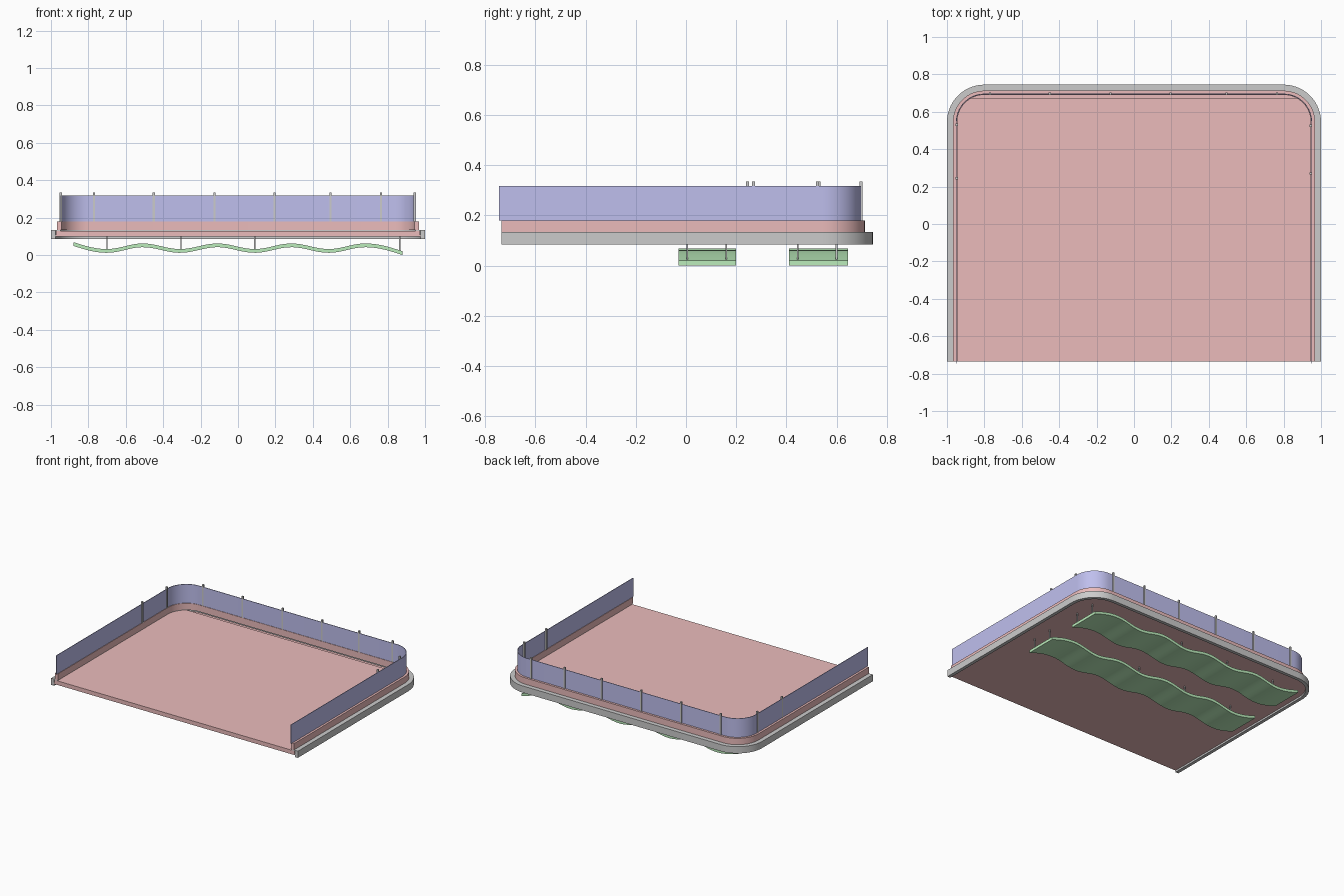
import bpy, bmesh
from math import sin, cos, pi

if "Cube" in bpy.data.objects:
    bpy.data.objects.remove(bpy.data.objects["Cube"])


def material(name, rgb):
    m = bpy.data.materials.new(name)
    m.diffuse_color = (*rgb, 1)
    m.use_nodes = True
    m.node_tree.nodes["Principled BSDF"].inputs["Base Color"].default_value = m.diffuse_color
    return m


PINK = material("pink", (0.83, 0.50, 0.50))
BLUE = material("blue", (0.52, 0.52, 0.85))
GREEN = material("green", (0.50, 0.84, 0.50))


def finish(name, bm, mat=None, smooth=True):
    bmesh.ops.recalc_face_normals(bm, faces=bm.faces)
    me = bpy.data.meshes.new(name)
    bm.to_mesh(me)
    bm.free()
    ob = bpy.data.objects.new(name, me)
    bpy.context.collection.objects.link(ob)
    if mat:
        me.materials.append(mat)
    if smooth:
        bpy.ops.object.select_all(action='DESELECT')
        ob.select_set(True)
        bpy.context.view_layer.objects.active = ob
        bpy.ops.object.shade_smooth_by_angle()
    return ob


def u_path(d, y0=-0.735, seg=14):
    """U-shaped balcony outline, inset by d, open to the front."""
    x, y, r = 1 - d, 0.745 - d, 0.2 - d
    pts = [(-x, y0)]
    for i in range(seg + 1):
        a = pi - pi / 2 * i / seg
        pts.append((-x + r + r * cos(a), y - r + r * sin(a)))
    return pts + [(-px, py) for px, py in reversed(pts)]


def sweep_u(name, profile, mat=None, y0=-0.735):
    """Sweep a closed (inset, z) profile along the U."""
    bm = bmesh.new()
    rails = [[bm.verts.new((x, y, z)) for x, y in u_path(d, y0)] for d, z in profile]
    n = len(rails)
    for k in range(n):
        a, b = rails[k], rails[(k + 1) % n]
        for i in range(len(a) - 1):
            bm.faces.new((a[i], a[i + 1], b[i + 1], b[i]))
    for end in (0, -1):
        bm.faces.new([r[end] for r in rails])
    return finish(name, bm, mat)


def prism(name, pts, z0, z1, mat):
    bm = bmesh.new()
    f = bm.faces.new([bm.verts.new((x, y, z0)) for x, y in pts])
    ext = bmesh.ops.extrude_face_region(bm, geom=[f])
    for v in ext["geom"]:
        if isinstance(v, bmesh.types.BMVert):
            v.co.z = z1
    return finish(name, bm, mat, False)


def box(name, x, y, z0, z1, w):
    h = w / 2
    return prism(name, [(x - h, y - h), (x + h, y - h), (x + h, y + h), (x - h, y + h)], z0, z1, None)


# edge rim with a thin flange carrying the curb
sweep_u("edge_rim", [(0, .085), (0, .134), (.05, .134), (.05, .128), (.024, .128), (.024, .085)])

# floor: full underside plate and a top deck that stops short of the back
prism("floor_underside", u_path(.024), .098, .108, PINK)
deck = []
for x, y in u_path(.026):
    deck.append((x, min(y, .67)))
prism("floor_deck", deck, .108, .128, PINK)

# curb and glass guard
sweep_u("curb", [(.032, .134), (.032, .18), (.055, .18), (.055, .134)], PINK)
sweep_u("glass_guard", [(.048, .18), (.048, .318), (.052, .318), (.052, .18)], BLUE, -.745)

# guard posts along the back and sides
posts = [(x, .697) for x in (-.77, -.45, -.125, .195, .495, .765)]
posts += [(-.948, .245), (-.948, .53), (.945, .27), (.945, .525)]
for x, y in posts:
    box("guard_post", x, y, .18, .335, .012)

# wavy panels hanging below the floor
CRESTS = [(-.88, .059), (-.7, .022), (-.51, .052), (-.31, .022), (-.11, .052),
          (.09, .022), (.285, .052), (.485, .022), (.68, .052), (.88, .010)]


def wave(x):
    for (xa, za), (xb, zb) in zip(CRESTS, CRESTS[1:]):
        if x <= xb:
            t = (x - xa) / (xb - xa)
            if xa == -.88:
                t = sin(t * pi / 2)
            elif xb == .88:
                t = 1 - cos(t * pi / 2)
            else:
                t = (1 - cos(t * pi)) / 2
            return za + (zb - za) * t
    return CRESTS[-1][1]


for y0, y1 in ((-.03, .2), (.41, .645)):
    bm = bmesh.new()
    rings = []
    for i in range(73):
        x = -.88 + 1.76 * i / 72
        z = wave(x)
        rings.append([bm.verts.new((x, y, z + dz)) for y, dz in
                      ((y0, -.01), (y1, -.01), (y1, .01), (y0, .01))])
    for a, b in zip(rings, rings[1:]):
        for k in range(4):
            bm.faces.new((a[k], a[(k + 1) % 4], b[(k + 1) % 4], b[k]))
    bm.faces.new(rings[0])
    bm.faces.new(rings[-1])
    finish("wavy_panel", bm, GREEN)
    # hanger rods
    for x in (-.7, -.305, .09, .865):
        for y in (y0 + .035, y0 + .19):
            box("hanger_rod", x, y, wave(x), .1, .007)
